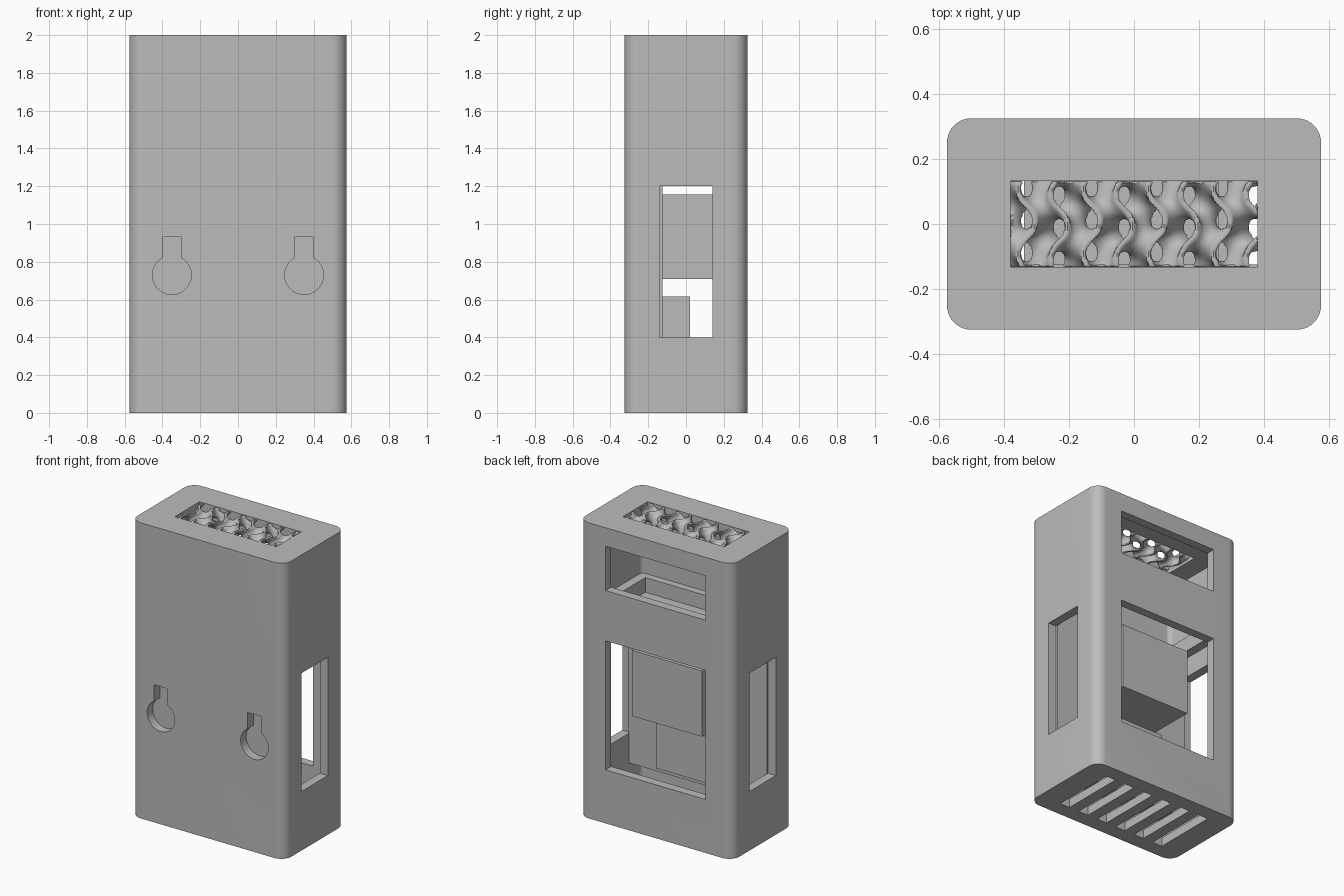
import bpy, bmesh, math

default = bpy.data.objects.get("Cube")
if default:
    bpy.data.objects.remove(default)

grey = bpy.data.materials.new("plain_grey")
grey.use_nodes = True
colour = (0.5, 0.5, 0.5, 1)
grey.diffuse_color = colour
grey.node_tree.nodes["Principled BSDF"].inputs["Base Color"].default_value = colour


def make(name, bm):
    mesh = bpy.data.meshes.new(name)
    bmesh.ops.recalc_face_normals(bm, faces=bm.faces)
    bm.to_mesh(mesh)
    bm.free()
    mesh.materials.append(grey)
    ob = bpy.data.objects.new(name, mesh)
    bpy.context.collection.objects.link(ob)
    return ob


def box(name, x, y, z, radius=0):
    """Box from (low, high) ranges, with optional rounded upright edges."""
    bm = bmesh.new()
    bmesh.ops.create_cube(bm, size=1)
    for v in bm.verts:
        for i, r in enumerate((x, y, z)):
            v.co[i] = r[1] if v.co[i] > 0 else r[0]
    if radius:
        upright = [e for e in bm.edges if abs(e.verts[0].co.z - e.verts[1].co.z) > 0.01]
        bmesh.ops.bevel(bm, geom=upright, offset=radius, segments=10,
                        profile=0.5, affect='EDGES')
    return make(name, bm)


def keyhole(name, cx):
    """Round hole with a narrow slot above it, as one prism."""
    cz, r, half, top = 0.73, 0.103, 0.05, 0.93
    start = math.acos(half / r)
    n = 40
    span = math.pi + 2 * start
    pts = [(half, top), (-half, top)]
    for i in range(n + 1):
        a = math.pi - start + span * i / n
        pts.append((r * math.cos(a), cz + r * math.sin(a)))
    bm = bmesh.new()
    face = bm.faces.new([bm.verts.new((cx + px, -0.4, pz)) for px, pz in pts])
    ext = bmesh.ops.extrude_face_region(bm, geom=[face])
    for v in ext["geom"]:
        if isinstance(v, bmesh.types.BMVert):
            v.co.y = -0.25
    return make(name, bm)


def cut(target, cutters):
    for c in cutters:
        mod = target.modifiers.new(c.name, 'BOOLEAN')
        mod.operation = 'DIFFERENCE'
        mod.solver = 'EXACT'
        mod.object = c
    bpy.context.view_layer.update()
    graph = bpy.context.evaluated_depsgraph_get()
    mesh = bpy.data.meshes.new_from_object(target.evaluated_get(graph))
    target.modifiers.clear()
    target.data = mesh
    for c in cutters:
        bpy.data.objects.remove(c)


def smooth(ob):
    bpy.ops.object.select_all(action='DESELECT')
    bpy.context.view_layer.objects.active = ob
    ob.select_set(True)
    bpy.ops.object.shade_smooth_by_angle(angle=math.radians(35))


def pm(v):
    return (-v, v)


# Case: rounded shell with two chambers and a ledge between them
case = box("case_shell", pm(0.575), pm(0.325), (0, 2), 0.075)
cutters = [
    box("lower_chamber", pm(0.515), pm(0.265), (0.06, 1.335), 0.03),
    box("upper_chamber", pm(0.515), pm(0.265), (1.435, 1.9), 0.03),
    box("ledge_opening", pm(0.455), pm(0.215), (1.3, 1.5)),
    box("top_vent", pm(0.38), pm(0.132), (1.85, 2.1)),
    box("back_window_upper", pm(0.375), (0.2, 0.4), (1.575, 1.875)),
    box("back_window_lower", pm(0.375), (0.2, 0.4), (0.362, 1.235)),
]
for s, side in ((-1, "right"), (1, "left")):
    xs = sorted((s * 0.45, s * 0.65))
    cutters.append(box(side + "_window", xs, pm(0.14), (0.4, 1.2)))
    cutters.append(keyhole(side + "_keyhole", s * 0.35))
# Floor vent slots
for i in range(6):
    cx = (i - 2.5) * 0.15
    cutters.append(box("floor_slot", (cx - 0.037, cx + 0.037), pm(0.222), (-0.1, 0.2)))
cut(case, cutters)
smooth(case)

# Inner backing and mounted parts
box("inner_backing", pm(0.517), (-0.26, -0.125), (0.2, 1.336))
box("upper_module", pm(0.262), (-0.126, 0.204), (0.71, 1.155))
box("lower_module", pm(0.21), (-0.126, 0.02), (0.3, 0.615))


def gyroid_grille(name, hx, hy, z0, z1, period=0.2, wall=0.42, step=0.008):
    """Wavy sheet lattice clipped to a box, meshed one vertex per cell."""
    k = 2 * math.pi / period
    hz, mid = (z1 - z0) / 2, (z0 + z1) / 2
    half = (hx, hy, hz)
    count = [math.ceil(2 * h / step) + 3 for h in half]
    origin = [-(c - 1) * step / 2 for c in count]

    def field(x, y, z):
        a, b, c = k * (x - 0.02), k * y, k * (z - hz) + math.pi / 2
        g = (math.sin(a) * math.cos(b) + math.sin(b) * math.cos(c)
             + math.sin(c) * math.cos(a))
        clip = min(hx - abs(x), hy - abs(y), hz - abs(z)) * 35
        return min(wall - abs(g), clip)

    def pos(n):
        return [origin[i] + n[i] * step for i in range(3)]

    nodes = [(i, j, l) for i in range(count[0])
             for j in range(count[1]) for l in range(count[2])]
    val = {n: field(*pos(n)) for n in nodes}
    corners = [(i, j, l) for i in (0, 1) for j in (0, 1) for l in (0, 1)]
    edges = [(a, b) for a in corners for b in corners
             if a < b and sum(abs(p - q) for p, q in zip(a, b)) == 1]
    bm = bmesh.new()
    cell = {}
    for n in nodes:
        if any(n[i] >= count[i] - 1 for i in range(3)):
            continue
        v = {c: val[(n[0] + c[0], n[1] + c[1], n[2] + c[2])] for c in corners}
        hits = []
        for a, b in edges:
            if (v[a] > 0) != (v[b] > 0):
                t = v[a] / (v[a] - v[b])
                hits.append([p + t * (q - p) for p, q in zip(a, b)])
        if hits:
            p = pos(n)
            co = [p[i] + step * sum(h[i] for h in hits) / len(hits) for i in range(3)]
            co[2] += mid
            cell[n] = bm.verts.new(co)
    for n in nodes:
        for ax in range(3):
            m = list(n)
            m[ax] += 1
            m = tuple(m)
            if m not in val or (val[n] > 0) == (val[m] > 0):
                continue
            u, w = (ax + 1) % 3, (ax + 2) % 3
            ring = []
            for du, dw in ((0, 0), (1, 0), (1, 1), (0, 1)):
                q = list(n)
                q[u] -= du
                q[w] -= dw
                ring.append(cell.get(tuple(q)))
            if all(ring):
                if val[m] > 0:
                    ring.reverse()
                bm.faces.new(ring)
    return make(name, bm)


# Lattice grille filling the top vent
grille = gyroid_grille("top_grille", 0.382, 0.134, 1.9, 2.0)
smooth(grille)
